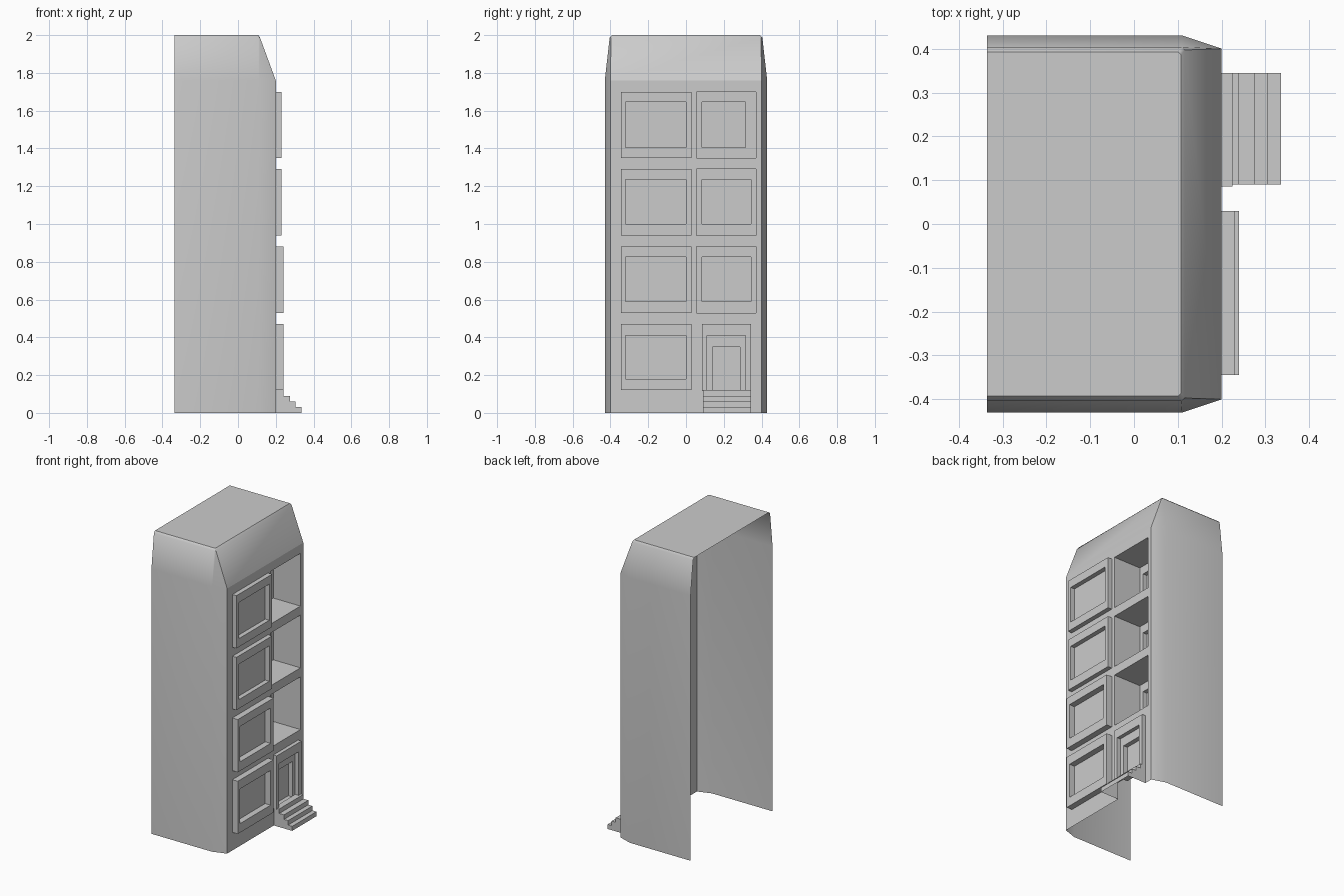
import bpy, bmesh, math

if "Cube" in bpy.data.objects:
    bpy.data.objects.remove(bpy.data.objects["Cube"])

FRONT = 0.2  # facade plane


def make(name, faces, smooth=False):
    """Mesh object from a list of polygons, with shared corners merged."""
    bm = bmesh.new()
    for f in faces:
        bm.faces.new([bm.verts.new(p) for p in f])
    bmesh.ops.remove_doubles(bm, verts=bm.verts, dist=1e-5)
    bmesh.ops.recalc_face_normals(bm, faces=bm.faces)
    me = bpy.data.meshes.new(name)
    bm.to_mesh(me)
    bm.free()
    ob = bpy.data.objects.new(name, me)
    bpy.context.collection.objects.link(ob)
    if smooth:
        bpy.ops.object.select_all(action='DESELECT')
        ob.select_set(True)
        bpy.context.view_layer.objects.active = ob
        bpy.ops.object.shade_smooth_by_angle(angle=math.radians(40))
    return ob


def loop(x, r):
    """Rectangle r = (y0, y1, z0, z1) in the plane at x."""
    y0, y1, z0, z1 = r
    return [(x, y0, z0), (x, y1, z0), (x, y1, z1), (x, y0, z1)]


def bridge(a, b, closed=True):
    n = len(a)
    return [[a[i], a[(i + 1) % n], b[(i + 1) % n], b[i]] for i in range(n if closed else n - 1)]


def nest(name, steps, cap=True):
    """Stepped rectangles: each (x, rect) is joined to the next one."""
    loops = [loop(x, r) for x, r in steps]
    faces = []
    for a, b in zip(loops, loops[1:]):
        faces += bridge(a, b)
    if cap:
        faces.append(loops[-1])
    return make(name, faces)


# Outer shell: side walls, chamfered corners and sloped roof, open at back and base
def ring(z, ys, xs, yf, xf):
    half = [(-0.335, -ys, z), (xs, -ys, z), (xf, -yf, z)]
    return half + [(x, -y, zz) for x, y, zz in reversed(half)]


rings = [ring(0, .43, .11, .40, FRONT), ring(1.76, .43, .11, .40, FRONT),
         ring(1.988, .404, .108, .397, .116), ring(2.0, .392, .101, .386, .107)]
shell = bridge(rings[0], rings[1], False)
del shell[2]  # the facade fills this side
for a, b in zip(rings[1:], rings[2:]):
    shell += bridge(a, b, False)
shell.append(rings[3])
make("outer_shell", shell, smooth=True)

# Storeys: (floor, top, frame front, window bottom, window top)
storeys = [(.12, .47, .24, .18, .41), (.53, .88, .24, .59, .825),
           (.94, 1.29, .23, 1.0, 1.235), (1.35, 1.70, .23, 1.405, 1.645)]

# Facade sheet with openings for the loggias, door and stair
ys = [-.40, .055, .09, .14, .285, .345, .37, .40]
zs = [0, .115, .35] + [z for s in storeys[1:] for z in s[:2]] + [1.76]
facade = []
for i in range(len(ys) - 1):
    for j in range(len(zs) - 1):
        stair_gap = j == 0 and 2 <= i <= 4
        door_gap = j == 1 and i == 3
        loggia_gap = j in (3, 5, 7) and 1 <= i <= 5
        if not (stair_gap or door_gap or loggia_gap):
            facade.append(loop(FRONT, (ys[i], ys[i + 1], zs[j], zs[j + 1])))
make("facade", facade)

for n, (z0, z1, xf, w0, w1) in enumerate(storeys):
    # Projecting window frame
    outer, inner = (-.345, .03, z0, z1), (-.32, 0, w0, w1)
    nest(f"window_frame_{n}", [(FRONT, outer), (xf, outer), (xf, inner), (FRONT, inner)], cap=False)
    # Deep loggia with a window recessed in its back wall
    if n:
        room, win = (.055, .37, z0, z1), (.085, .315 if n == 3 else .345, w0, w1)
        nest(f"loggia_{n}", [(FRONT, room), (0, room), (0, win), (-.03, win)])

# Door surround and recessed door
outer, inner, leaf = (.085, .345, .115, .47), (.11, .315, .115, .41), (.14, .285, .115, .35)
nest("door_surround", [(FRONT, outer), (.225, outer), (.225, inner), (FRONT, inner)], cap=False)
nest("door", [(FRONT, leaf), (.17, leaf)])

# Entrance stair
edge = [(FRONT, .12)]
for x, z in ((.24, .12), (.275, .09), (.305, .06), (.335, .03)):
    edge += [(x, z), (x, z - .03)]
sides = [[(x, y, z) for x, z in edge] for y in (.09, .345)]
caps = [s + [(FRONT, s[0][1], 0)] for s in sides]
make("entrance_stair", bridge(sides[0], sides[1], False) + caps)
